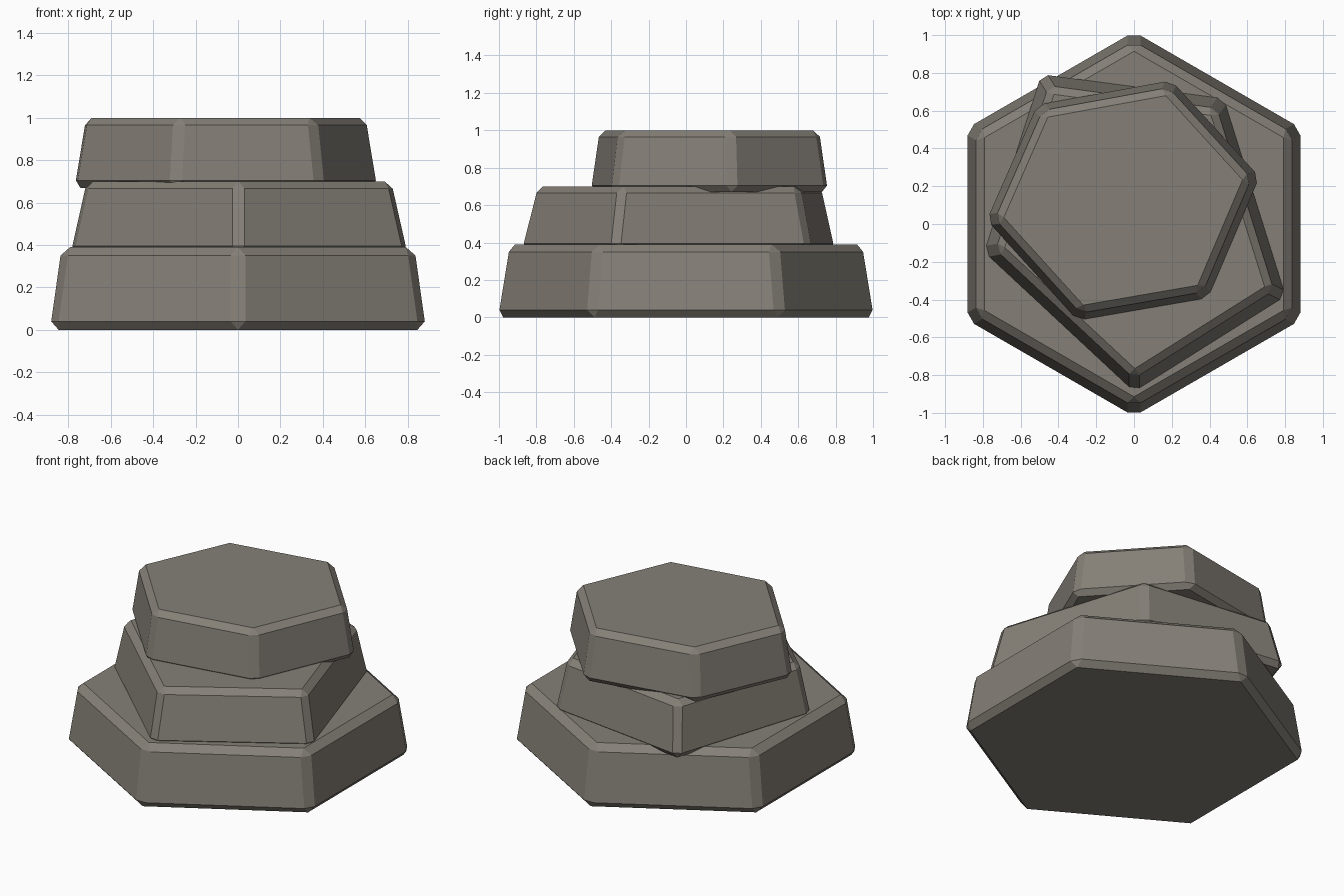
import bpy
import bmesh
from math import radians, sin, cos
from mathutils import Vector

old = bpy.data.objects.get("Cube")
if old:
    bpy.data.objects.remove(old, do_unlink=True)

# Single warm grey stone colour
stone = bpy.data.materials.new("warm grey stone")
stone.use_nodes = True
colour = (0.235, 0.215, 0.185, 1)
stone.diffuse_color = colour
bsdf = stone.node_tree.nodes["Principled BSDF"]
bsdf.inputs["Base Color"].default_value = colour
bsdf.inputs["Roughness"].default_value = 0.9


def slab(name, outline, bottom, top, taper, chamfer):
    """Tapered prism from a counter-clockwise outline, chamfered on every edge."""
    points = [Vector(p) for p in outline]
    centre = sum(points, Vector((0, 0))) / len(points)
    bm = bmesh.new()
    low = [bm.verts.new((p.x, p.y, bottom)) for p in points]
    high = []
    for p in points:
        q = centre + (p - centre) * taper
        high.append(bm.verts.new((q.x, q.y, top)))
    bm.faces.new(low[::-1])
    bm.faces.new(high)
    for i in range(len(points)):
        j = (i + 1) % len(points)
        bm.faces.new((low[i], low[j], high[j], high[i]))
    mesh = bpy.data.meshes.new(name)
    bm.to_mesh(mesh)
    bm.free()
    mesh.materials.append(stone)
    obj = bpy.data.objects.new(name, mesh)
    bpy.context.collection.objects.link(obj)
    bevel = obj.modifiers.new("chamfer", 'BEVEL')
    bevel.width = chamfer
    bevel.segments = 1
    bevel.limit_method = 'NONE'
    return obj


# Base: regular hexagon with points to the front and back
hexagon = [(1.024 * cos(radians(a)), 1.024 * sin(radians(a)))
           for a in range(30, 390, 60)]
slab("base_stone", hexagon, 0, 0.39, 0.938, 0.04)

# Middle: uneven pentagon, sunk slightly into the base
pentagon = [(0, -0.895), (0.81, -0.385), (0.48, 0.67), (-0.495, 0.8), (-0.8, -0.15)]
slab("middle_stone", pentagon, 0.36, 0.70, 0.905, 0.035)

# Top: uneven hexagon, turned and shifted towards the back
upper = [(0.20, 0.765), (0.67, 0.25), (0.395, -0.395),
         (-0.30, -0.515), (-0.785, 0.02), (-0.515, 0.635)]
slab("top_stone", upper, 0.67, 1.0, 0.925, 0.035)
